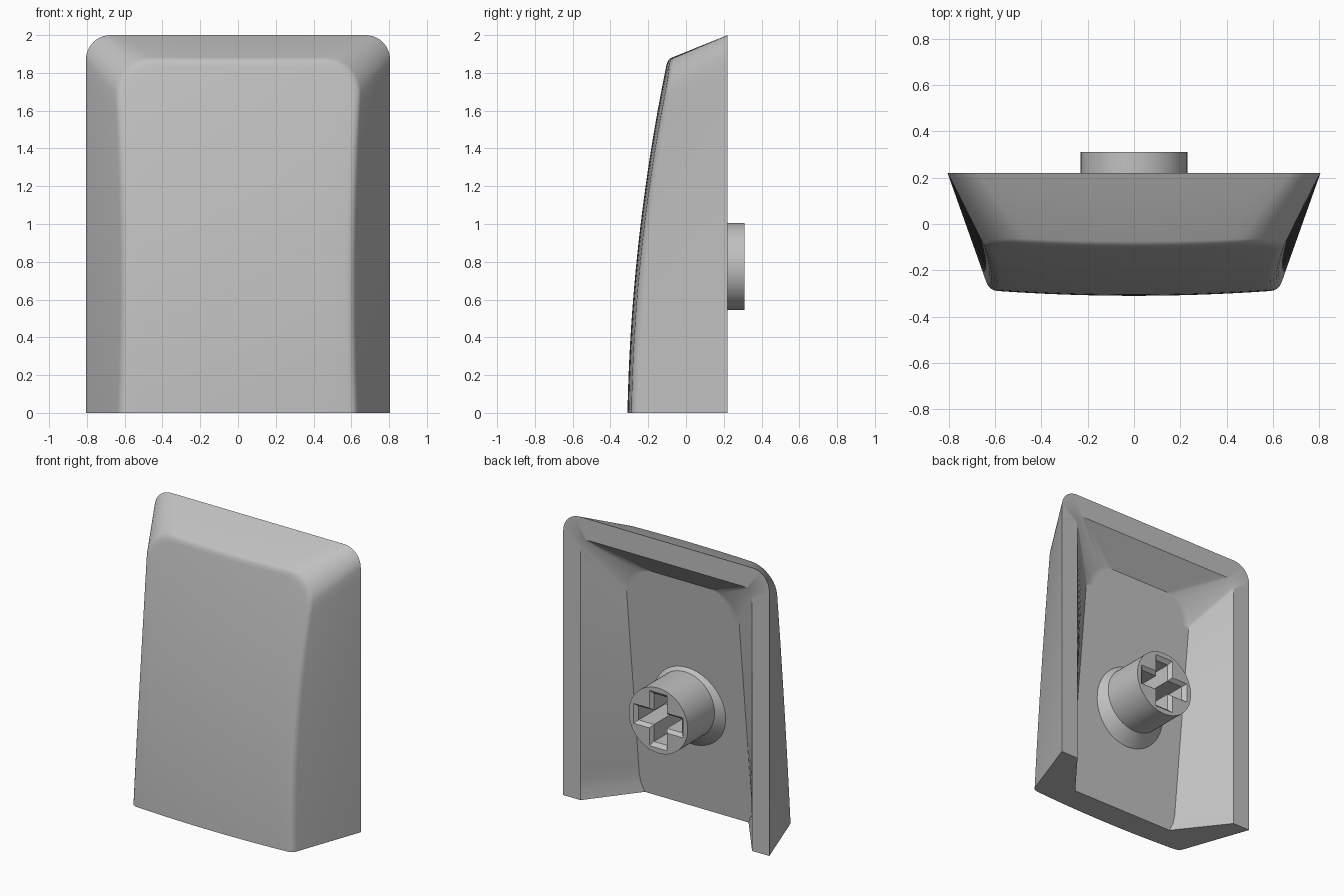
import bpy
import bmesh
import math

cube = bpy.data.objects.get("Cube")
if cube:
    bpy.data.objects.remove(cube)

BACK = 0.22       # plane of the rear rim
SIDE, ARC, COLS = 24, 10, 16

grey = bpy.data.materials.new("light grey plastic")
grey.use_nodes = True
colour = (0.53, 0.53, 0.53, 1)
grey.diffuse_color = colour
grey.node_tree.nodes["Principled BSDF"].inputs["Base Color"].default_value = colour


def finish(bm, name):
    bmesh.ops.recalc_face_normals(bm, faces=bm.faces)
    mesh = bpy.data.meshes.new(name)
    bm.to_mesh(mesh)
    bm.free()
    mesh.materials.append(grey)
    obj = bpy.data.objects.new(name, mesh)
    bpy.context.collection.objects.link(obj)
    return obj


def smooth(obj, angle):
    bpy.ops.object.select_all(action="DESELECT")
    obj.select_set(True)
    bpy.context.view_layer.objects.active = obj
    bpy.ops.object.shade_smooth_by_angle(angle=math.radians(angle))


def outline(width, height, radius):
    """Arch from bottom left, over the rounded top, to bottom right, as (x, z)."""
    half = [(width((height - radius) * i / SIDE), (height - radius) * i / SIDE)
            for i in range(SIDE)]
    cx = width(height - radius) - radius
    for i in range(ARC + 1):
        a = math.pi / 2 * i / ARC
        half.append((cx + radius * math.cos(a), height - radius + radius * math.sin(a)))
    top = [(cx * (1 - 2 * i / COLS), height) for i in range(1, COLS)]
    return half + top + [(-x, z) for x, z in reversed(half)]


def front_y(x, z):
    return -0.31 + 0.02 * z + 0.05 * z * z + 0.06 * x * x


def panel_y(x, z):
    return -0.12 + 0.105 * z


def waist(z):
    return 0.625 - 0.044 * z + 0.031 * z * z


def panel_width(z):
    return 0.44 - 0.035 * max(0, 1 - z / 0.12) ** 2


def on(surface, points):
    return [(x, surface(x, z), z) for x, z in points]


def mix(a, b, t):
    return [tuple(p + (q - p) * t for p, q in zip(u, v)) for u, v in zip(a, b)]


# Nested arches: rear edge, wall, rounded front edge, then the cavity
rim = on(lambda x, z: BACK, outline(lambda z: 0.805, 2.0, 0.13))
edge = on(front_y, outline(waist, 1.872, 0.19))
inset = on(front_y, outline(lambda z: waist(z) - 0.035, 1.837, 0.165))
wall = mix(edge, rim, 0.07)
fillet = [mix(mix(wall, edge, t), mix(edge, inset, t), t) for t in (0, 0.25, 0.5, 0.75, 1)]
cavity_rim = on(lambda x, z: BACK, outline(lambda z: 0.67, 1.85, 0.07))
cavity_floor = on(panel_y, outline(panel_width, 1.67, 0.2))

bm = bmesh.new()


def add(ring):
    return [bm.verts.new(p) for p in ring]


def loft(rings):
    for a, b in zip(rings, rings[1:]):
        for i in range(len(a) - 1):
            bm.faces.new((a[i], a[i + 1], b[i + 1], b[i]))


def fill(ring, surface):
    """Span an arch with rows of quads and return the bottom row."""
    rows = []
    half = SIDE + ARC
    for i in range(half):
        left, right = ring[i], ring[-1 - i]
        row = [left]
        for k in range(1, COLS):
            x = left.co.x * (1 - 2 * k / COLS)
            row.append(bm.verts.new((x, surface(x, left.co.z), left.co.z)))
        rows.append(row + [right])
    rows.append(ring[half:half + COLS + 1])
    loft(rows)
    return rows[0]


outer = [add(r) for r in [rim] + fillet]
inner = [add(r) for r in (cavity_rim, cavity_floor)]
loft([inner[1], inner[0]] + outer)
front_row = fill(outer[-1], front_y)
floor_row = fill(inner[1], panel_y)

# Cut end at the bottom
end = [r[0] for r in outer] + front_row[1:-1] + [r[-1] for r in reversed(outer)]
end += [inner[0][-1]] + floor_row[::-1] + [inner[0][0]]
bm.faces.new(end)
smooth(finish(bm, "cap_shell"), 30)

# Round mounting post with a flared root
STEM_Z = 0.775
bm = bmesh.new()
post_rings = []
for radius, y in ((0.32, -0.08), (0.23, 0.01), (0.23, 0.31)):
    post_rings.append([bm.verts.new((radius * math.cos(a), y, STEM_Z + radius * math.sin(a)))
                       for a in (2 * math.pi * i / 64 for i in range(64))])
for a, b in zip(post_rings, post_rings[1:]):
    for i in range(64):
        j = (i + 1) % 64
        bm.faces.new((a[i], a[j], b[j], b[i]))
bm.faces.new(post_rings[0])
bm.faces.new(post_rings[-1])
post = finish(bm, "mounting_post")


# Cross-shaped socket with a chamfered mouth
def cross(length, width):
    quarter = [(length, -width), (length, width), (width, width)]
    points = []
    for turn in range(4):
        for x, z in quarter:
            for _ in range(turn):
                x, z = -z, x
            points.append((x, z))
    return points


bm = bmesh.new()
sections = [[bm.verts.new((x, y, STEM_Z + z)) for x, z in cross(length, width)]
            for length, width, y in ((0.17, 0.05, -0.01), (0.17, 0.05, 0.285),
                                     (0.195, 0.07, 0.31), (0.195, 0.07, 0.35))]
for a, b in zip(sections, sections[1:]):
    for i in range(12):
        j = (i + 1) % 12
        bm.faces.new((a[i], a[j], b[j], b[i]))
bm.faces.new(sections[0])
bm.faces.new(sections[-1])
cutter = finish(bm, "socket_cutter")
cutter.hide_render = True

cut = post.modifiers.new("socket", "BOOLEAN")
cut.operation = "DIFFERENCE"
cut.solver = "EXACT"
cut.object = cutter
bpy.context.view_layer.objects.active = post
bpy.ops.object.modifier_apply(modifier=cut.name)
bpy.data.objects.remove(cutter)
smooth(post, 30)
